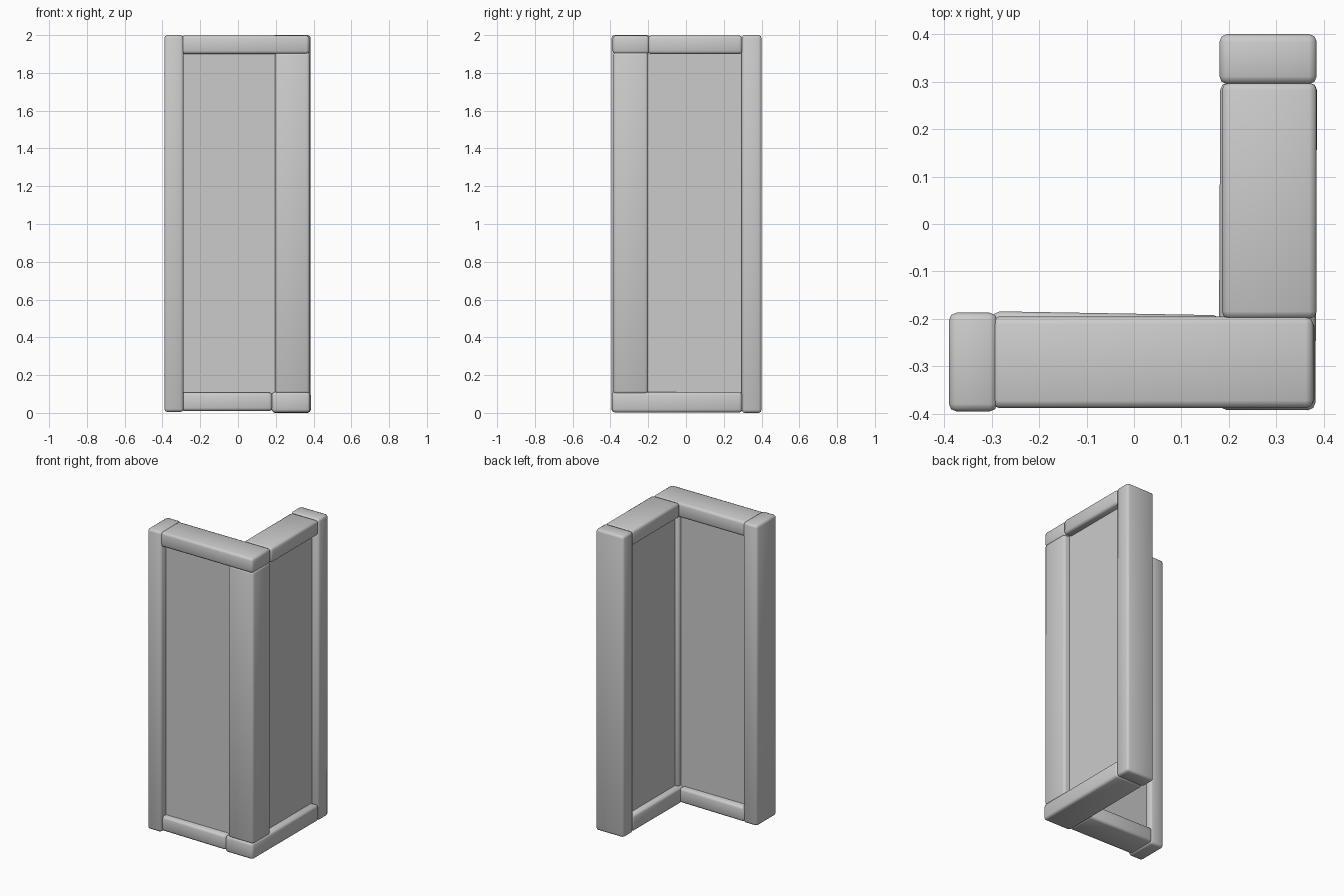
import bpy
import math
from mathutils import Vector

cube = bpy.data.objects.get("Cube")
if cube:
    bpy.data.objects.remove(cube, do_unlink=True)

# One plain grey for the whole wall corner
GREY = (0.6, 0.6, 0.6, 1.0)
grey = bpy.data.materials.new("plain_grey")
grey.use_nodes = True
grey.diffuse_color = GREY
grey.node_tree.nodes["Principled BSDF"].inputs["Base Color"].default_value = GREY


def block(name, low, high, bevel=0.016, turn=0.0):
    """Box between two corners, with rounded edges and an optional slight twist."""
    low, high = Vector(low), Vector(high)
    bpy.ops.mesh.primitive_cube_add(size=1, location=(low + high) / 2)
    obj = bpy.context.object
    obj.name = name
    obj.scale = high - low
    bpy.ops.object.transform_apply(location=False, rotation=False, scale=True)
    obj.rotation_euler.z = math.radians(turn)
    obj.data.materials.append(grey)
    if bevel:
        mod = obj.modifiers.new("rounded_edges", "BEVEL")
        mod.width = bevel
        mod.segments = 2
        bpy.ops.object.modifier_apply(modifier=mod.name)
        bpy.ops.object.shade_smooth_by_angle(angle=math.radians(50))
    return obj


# Upright posts
block("front_end_post", (-0.39, -0.395, 0.005), (-0.288, -0.187, 2.0))
block("back_end_post", (0.18, 0.295, 0.0), (0.385, 0.4, 2.0))
block("corner_post", (0.195, -0.385, 0.1), (0.38, -0.2, 1.91))

# Top beams, the front one runs over the corner
block("front_top_beam", (-0.3, -0.388, 1.9), (0.378, -0.195, 1.998))
block("side_top_beam", (0.185, -0.2, 1.9), (0.385, 0.298, 1.998))

# Bottom beams, the side one runs under the corner
block("front_bottom_beam", (-0.3, -0.384, 0.01), (0.182, -0.188, 0.108), turn=-1)
block("side_bottom_beam", (0.18, -0.392, 0.002), (0.384, 0.298, 0.11), turn=-0.3)

# Recessed wall panels
block("front_panel", (-0.31, -0.345, 0.05), (0.25, -0.228, 1.95), bevel=0)
block("side_panel", (0.222, -0.25, 0.05), (0.338, 0.32, 1.95), bevel=0)
